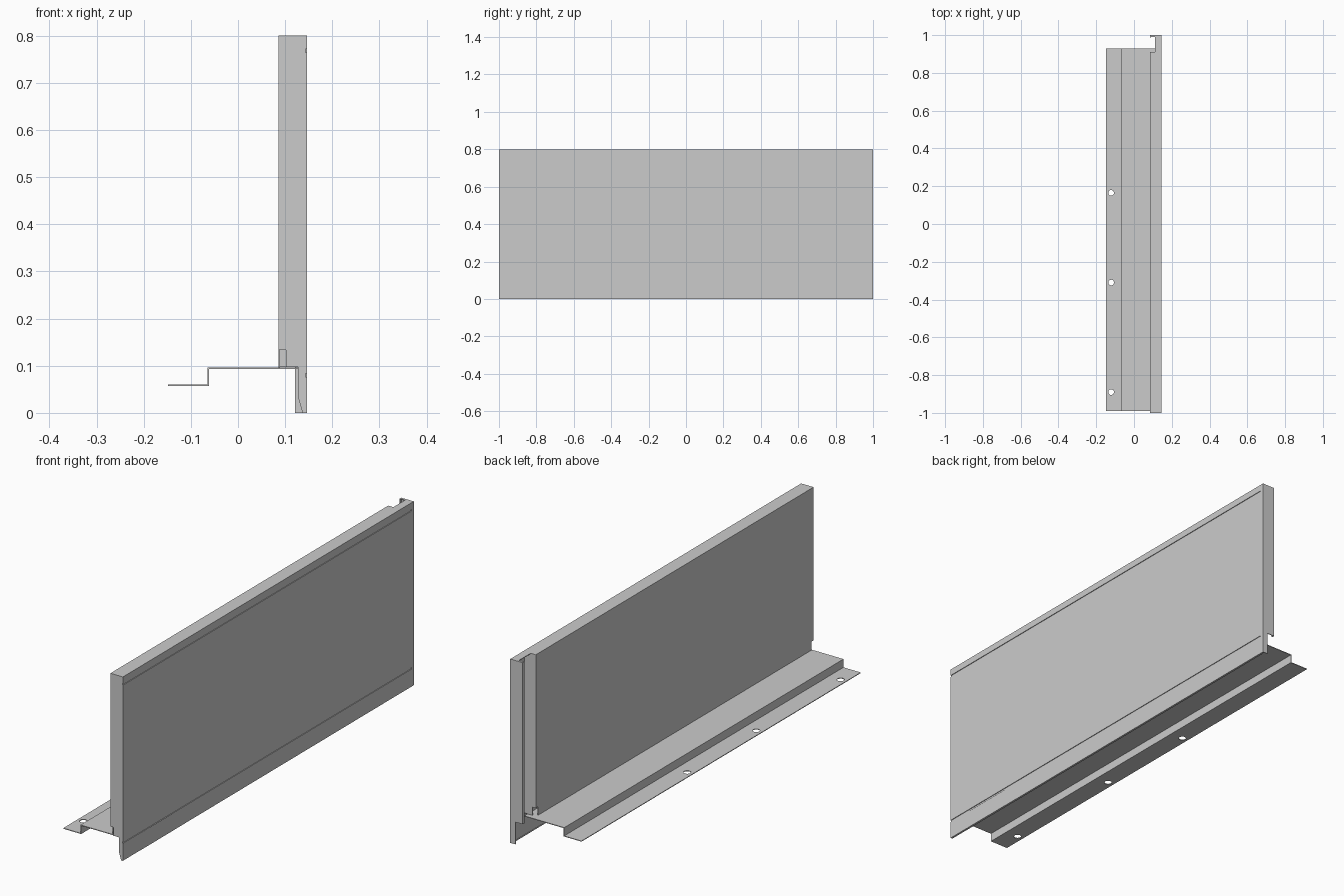
import bpy, bmesh
from mathutils import Vector

if "Cube" in bpy.data.objects:
    bpy.data.objects.remove(bpy.data.objects["Cube"])

T = 0.003                      # sheet thickness
XB, XF = 0.086, 0.146          # back and front of the panel
H = 0.8
YE = 0.91                      # end of the boxed part of the panel


def prism(name, pts, axis, a, b):
    """Extrude a 2D outline along an axis: x uses (y,z), y uses (x,z), z uses (x,y)."""
    def place(p, d):
        u, v = p
        return {'x': (d, u, v), 'y': (u, d, v), 'z': (u, v, d)}[axis]
    bm = bmesh.new()
    face = bm.faces.new([bm.verts.new(place(p, a)) for p in pts])
    ext = bmesh.ops.extrude_face_region(bm, geom=[face])
    moved = [g for g in ext['geom'] if isinstance(g, bmesh.types.BMVert)]
    bmesh.ops.translate(bm, verts=moved, vec=Vector(place((0, 0), b - a)))
    bmesh.ops.recalc_face_normals(bm, faces=bm.faces)
    me = bpy.data.meshes.new(name)
    bm.to_mesh(me)
    bm.free()
    ob = bpy.data.objects.new(name, me)
    bpy.context.collection.objects.link(ob)
    return ob


def rect(u0, u1, v0, v1):
    return [(u0, v0), (u1, v0), (u1, v1), (u0, v1)]


# Front skin with two shallow grooves and a small return at the foot
G = 0.003
skin = [(0.137, 0), (XF, 0)]
for z in (0.08, 0.768):
    skin += [(XF, z - 0.004), (XF - G, z - 0.004), (XF - G, z + 0.004), (XF, z + 0.004)]
skin += [(XF, H), (XF - 2 * T, H), (XF - 2 * T, T), (0.137, T)]
prism("front_skin", skin, 'y', -1, 0.985)
prism("front_skin_edge", rect(XF - 2 * T, XF, 0, H), 'y', 0.985, 1)

# Splice plate on the lower edge of the skin
prism("splice_plate", rect(-0.88, -0.655, 0, 0.075), 'x', XF - T, XF + 0.0005)

# Back sheet with notched lower corners
prism("back_sheet",
      [(-0.985, 0.095), (YE - 0.015, 0.095), (YE - 0.015, 0.133), (YE, 0.133),
       (YE, H), (-1, H), (-1, 0.133), (-0.985, 0.133)], 'x', XB, XB + T)

# Top sheet, cut back beside the joint channel
prism("top_sheet",
      [(XB, -1), (XF - T, -1), (XF - T, 1), (XB, 1), (XB, 0.99),
       (0.111, 0.99), (0.111, YE), (XB, YE)], 'z', H - T, H)

# End plates: tapered foot at the front end, straight foot at the joint end
notch = [(XB, H), (XB, 0.133), (0.102, 0.133), (0.102, 0.097)]
prism("front_end_plate",
      notch + [(0.127, 0.097), (0.127, 0.035), (0.137, 0), (XF - T, 0), (XF - T, H)],
      'y', -1, -1 + T)
prism("inner_end_plate", notch + [(XF - T, 0.097), (XF - T, H)], 'y', YE - T, YE)
prism("joint_flange",
      [(XB, H), (XB, 0.097), (0.121, 0.097), (0.121, 0), (XF - T, 0), (XF - T, H)],
      'y', 1 - T, 1)
prism("joint_lip", rect(XB, XB + T, 0.097, H), 'y', 0.987, 1)

# Stepped mounting base
base = prism("mounting_base",
             [(-0.148, 0.057), (-0.065 + T, 0.057), (-0.065 + T, 0.093), (0.127, 0.093),
              (0.127, 0.096), (-0.065, 0.096), (-0.065, 0.06), (-0.148, 0.06)],
             'y', -0.99, 0.93)

# Bolt holes in the base
for y in (-0.89, -0.31, 0.165):
    bpy.ops.mesh.primitive_cylinder_add(vertices=24, radius=0.015, depth=0.03,
                                        location=(-0.121, y, 0.0585))
    cutter = bpy.context.object
    cutter.name = "hole_cutter"
    cutter.hide_render = True
    mod = base.modifiers.new("hole", 'BOOLEAN')
    mod.object = cutter
    mod.operation = 'DIFFERENCE'
    mod.solver = 'EXACT'
    bpy.context.view_layer.objects.active = base
    bpy.ops.object.modifier_apply(modifier=mod.name)
    bpy.data.objects.remove(cutter)
